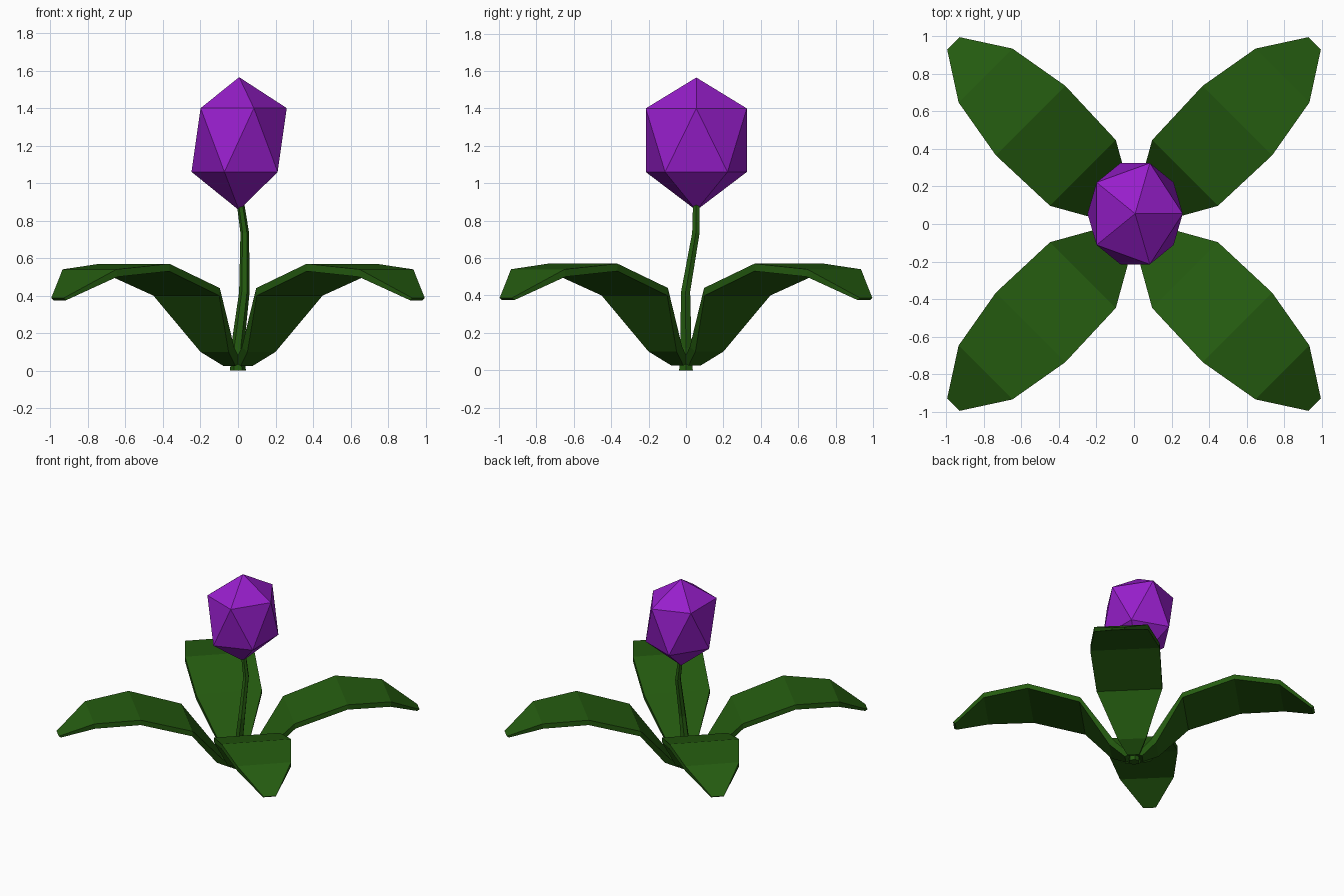
import bpy
import math

if "Cube" in bpy.data.objects:
    bpy.data.objects.remove(bpy.data.objects["Cube"])


def material(name, color):
    m = bpy.data.materials.new(name)
    m.diffuse_color = color
    m.use_nodes = True
    m.node_tree.nodes["Principled BSDF"].inputs["Base Color"].default_value = m.diffuse_color
    return m


green = material("leaf_green", (0.018, 0.105, 0.005, 1))
purple = material("petal_purple", (0.31, 0.013, 0.60, 1))


def loft(name, rings, mat):
    """Join equal-sized rings of points with quads and cap both ends."""
    n = len(rings[0])
    verts = [p for r in rings for p in r]
    faces = [(i * n + j, i * n + (j + 1) % n, (i + 1) * n + (j + 1) % n, (i + 1) * n + j)
             for i in range(len(rings) - 1) for j in range(n)]
    faces += [tuple(reversed(range(n))), tuple(range(len(verts) - n, len(verts)))]
    return add_mesh(name, verts, faces, mat)


def add_mesh(name, verts, faces, mat):
    me = bpy.data.meshes.new(name)
    me.from_pydata(verts, [], faces)
    me.materials.append(mat)
    ob = bpy.data.objects.new(name, me)
    bpy.context.collection.objects.link(ob)
    return ob


# Flower head: stretched icosahedron
cx, cy, rx, ry = 0.006, 0.055, 0.254, 0.284


def petal_ring(z, offset):
    return [(cx + rx * math.cos(math.radians(72 * i + offset)),
             cy + ry * math.sin(math.radians(72 * i + offset)), z) for i in range(5)]


verts = petal_ring(1.06, 36) + petal_ring(1.4, 0) + [(cx, cy, 0.855), (cx, cy, 1.565)]
faces = []
for i in range(5):
    j = (i + 1) % 5
    faces += [(i, 5 + j, 5 + i), (i, j, 5 + j), (10, j, i), (11, 5 + i, 5 + j)]
add_mesh("flower_head", verts, faces, purple)

# Stem: bent tapering tube, each row is x, y, z, radius
path = [(0, 0, 0, 0.042), (-0.003, -0.001, 0.12, 0.035), (0.034, -0.002, 0.42, 0.028),
        (0.036, 0.053, 0.735, 0.023), (0.012, 0.055, 0.90, 0.02)]
loft("stem", [[(x + r * math.cos(math.tau * k / 6), y + r * math.sin(math.tau * k / 6), z)
               for k in range(6)] for x, y, z, r in path], green)

# Leaves: arched slabs on the diagonals
# each row is distance below, z below, distance above, z above, half width
profile = [(0.065, 0.025, 0.02, 0.045, 0.045),
           (0.177, 0.10, 0.135, 0.125, 0.106),
           (0.39, 0.40, 0.385, 0.44, 0.248),
           (0.78, 0.53, 0.78, 0.57, 0.262),
           (1.115, 0.50, 1.12, 0.54, 0.203),
           (1.345, 0.375, 1.362, 0.387, 0.047)]
for k in range(4):
    leaf = loft(f"leaf_{k + 1}", [[(d0, -w, z0), (d0, w, z0), (d1, w, z1), (d1, -w, z1)]
                                  for d0, z0, d1, z1, w in profile], green)
    leaf.rotation_euler.z = math.radians(45 + 90 * k)
